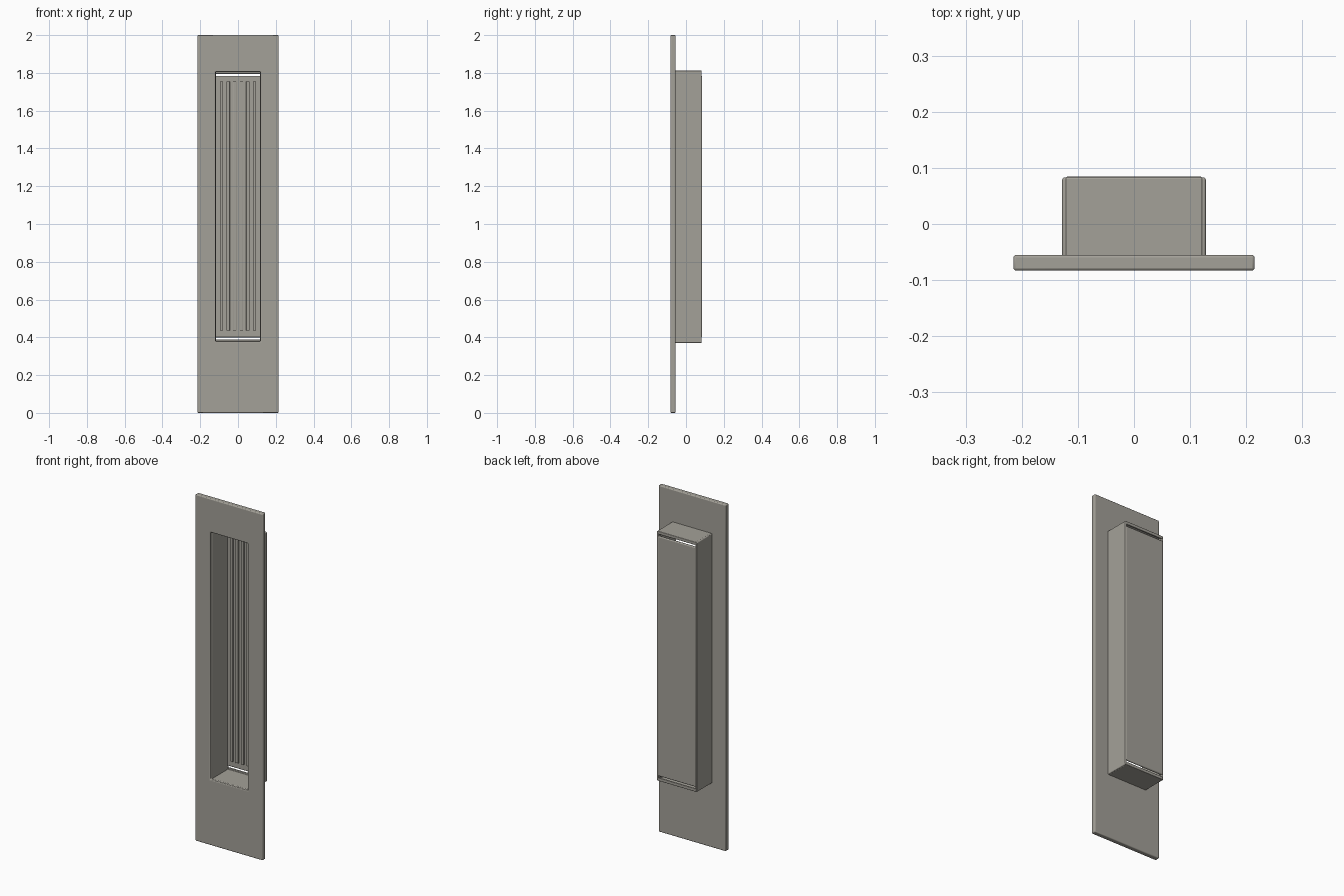
import bpy, bmesh
from mathutils import Vector

if "Cube" in bpy.data.objects:
    bpy.data.objects.remove(bpy.data.objects["Cube"])

metal = bpy.data.materials.new("warm grey metal")
metal.diffuse_color = (0.37, 0.355, 0.315, 1)
metal.use_nodes = True
metal.node_tree.nodes["Principled BSDF"].inputs["Base Color"].default_value = metal.diffuse_color


def finish(name, bm, bevel, segments=3):
    bmesh.ops.recalc_face_normals(bm, faces=bm.faces)
    mesh = bpy.data.meshes.new(name)
    bm.to_mesh(mesh)
    bm.free()
    obj = bpy.data.objects.new(name, mesh)
    bpy.context.collection.objects.link(obj)
    mesh.materials.append(metal)
    if bevel:
        mod = obj.modifiers.new("rounded edges", 'BEVEL')
        mod.width, mod.segments = bevel, segments
        mod.limit_method = 'ANGLE'
    bpy.ops.object.select_all(action='DESELECT')
    obj.select_set(True)
    bpy.context.view_layer.objects.active = obj
    bpy.ops.object.shade_smooth_by_angle()
    return obj


def box(name, lo, hi, bevel=0.0):
    bm = bmesh.new()
    bmesh.ops.create_cube(bm, size=1)
    lo, hi = Vector(lo), Vector(hi)
    for v in bm.verts:
        v.co = [lo[i] + (v.co[i] + 0.5) * (hi[i] - lo[i]) for i in range(3)]
    return finish(name, bm, bevel)


def extrude(bm, faces, vec):
    res = bmesh.ops.extrude_face_region(bm, geom=faces)
    verts = [g for g in res["geom"] if isinstance(g, bmesh.types.BMVert)]
    bmesh.ops.translate(bm, vec=vec, verts=verts)


# Face plate: a flat frame with a tall rectangular opening
bm = bmesh.new()
xs, zs = (-0.215, -0.119, 0.119, 0.215), (0, 0.378, 1.806, 2)
grid = [[bm.verts.new((x, -0.083, z)) for x in xs] for z in zs]
for j in range(3):
    for i in range(3):
        if (i, j) != (1, 1):
            bm.faces.new((grid[j][i], grid[j][i+1], grid[j+1][i+1], grid[j+1][i]))
extrude(bm, bm.faces[:], (0, 0.028, 0))
finish("face_plate", bm, 0.005)

# Side walls of the recess
for side, label in ((-1, "left"), (1, "right")):
    a, b = sorted((side * 0.117, side * 0.128))
    box(label + "_wall", (a, -0.07, 0.372), (b, 0.083, 1.812), 0.004)

# End walls: bent sheets with a short lip at the back
for end, label in ((-1, "bottom"), (1, "top")):
    bm = bmesh.new()
    profile = [(-0.07, 0.721), (0.083, 0.721), (0.083, 0.703), (0.075, 0.703),
               (0.075, 0.713), (-0.07, 0.713)]
    face = bm.faces.new([bm.verts.new((-0.122, y, 1.092 + end * h)) for y, h in profile])
    extrude(bm, [face], (0.244, 0, 0))
    finish(label + "_wall", bm, 0.003)

# Back panel, separated from the end walls by a narrow slit
box("back_panel", (-0.122, 0.072, 0.400), (0.122, 0.085, 1.784), 0.005)

# Vertical grip ribs on the inside of the back panel
for i in range(6):
    x = (i - 2.5) * 0.035
    box("grip_rib_%d" % (i + 1), (x - 0.009, 0.064, 0.435), (x + 0.009, 0.074, 1.755), 0.0015)
